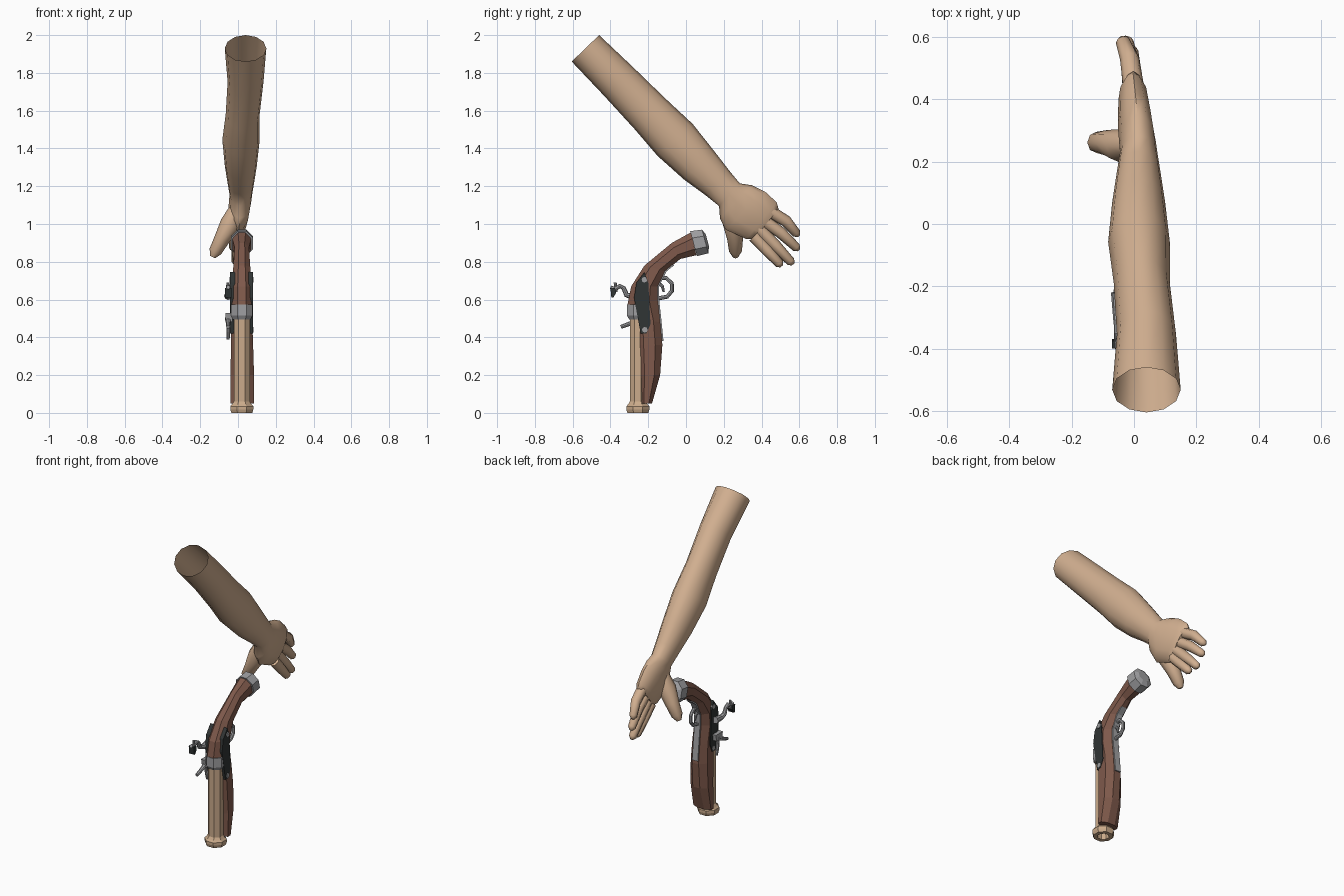
import bpy, bmesh, math
from mathutils import Vector

cube = bpy.data.objects.get("Cube")
if cube:
    bpy.data.objects.remove(cube, do_unlink=True)


def material(name, r, g, b):
    mat = bpy.data.materials.new(name)
    mat.use_nodes = True
    mat.diffuse_color = (r, g, b, 1)
    bsdf = mat.node_tree.nodes["Principled BSDF"]
    bsdf.inputs["Base Color"].default_value = (r, g, b, 1)
    bsdf.inputs["Roughness"].default_value = 0.8
    return mat


skin = material("skin tan", 0.64, 0.43, 0.28)
brass = material("barrel tan", 0.60, 0.41, 0.26)
wood = material("brown wood", 0.21, 0.10, 0.07)
steel = material("grey steel", 0.35, 0.35, 0.36)
iron = material("black iron", 0.03, 0.035, 0.035)

GUN_X = 0.02
GUN_Y = -0.255


def finish(name, bm, mat, smooth=False):
    bmesh.ops.recalc_face_normals(bm, faces=bm.faces)
    mesh = bpy.data.meshes.new(name)
    bm.to_mesh(mesh)
    bm.free()
    mesh.materials.append(mat)
    obj = bpy.data.objects.new(name, mesh)
    bpy.context.collection.objects.link(obj)
    if smooth:
        bpy.ops.object.select_all(action="DESELECT")
        obj.select_set(True)
        bpy.context.view_layer.objects.active = obj
        bpy.ops.object.shade_smooth_by_angle(angle=math.radians(60))
    return obj


def loft(name, rings, mat, start=True, end=True, smooth=False):
    """Skin a list of point rings, with optional end caps."""
    bm = bmesh.new()
    loops = [[bm.verts.new(p) for p in ring] for ring in rings]
    n = len(loops[0])
    for a, b in zip(loops, loops[1:]):
        for i in range(n):
            j = (i + 1) % n
            bm.faces.new((a[i], a[j], b[j], b[i]))
    if start:
        bm.faces.new(loops[0])
    if end:
        bm.faces.new(loops[-1])
    return finish(name, bm, mat, smooth)


def circle(n, turn=0.0):
    return [(math.cos(math.tau * (i + turn) / n), math.sin(math.tau * (i + turn) / n))
            for i in range(n)]


def sections(stations, shape):
    """Each station spans two (y, z) edge points and an x range."""
    rings = []
    for uy, uz, ly, lz, x0, x1 in stations:
        mid = Vector(((x0 + x1) / 2, (uy + ly) / 2, (uz + lz) / 2))
        across = Vector((0, uy - ly, uz - lz)) / 2
        side = Vector(((x1 - x0) / 2, 0, 0))
        rings.append([mid + across * c + side * s for c, s in shape])
    return rings


def tube(name, path, radii, mat, n=8, smooth=False):
    """Sweep a circle of varying radius along a path."""
    pts = [Vector(p) for p in path]
    rings = []
    for i, p in enumerate(pts):
        along = (pts[min(i + 1, len(pts) - 1)] - pts[max(i - 1, 0)]).normalized()
        u = along.cross(Vector((1, 0, 0))).normalized()
        v = along.cross(u)
        rings.append([p + (u * c + v * s) * radii[i] for c, s in circle(n)])
    return loft(name, rings, mat, smooth=smooth)


def prism(name, profile, x0, x1, mat):
    """Extrude a (y, z) outline along x."""
    return loft(name, [[(x, y, z) for y, z in profile] for x in (x0, x1)], mat)


def lathe(name, profile, mat, n=8, start=True, end=True):
    """Turn a (radius, z) profile about the barrel axis."""
    rings = [[(GUN_X + r * c, GUN_Y + r * s, z) for c, s in circle(n, 0.5)]
             for r, z in profile]
    return loft(name, rings, mat, start, end)


# Arm with palm, open at the cut end
arm = [
    (-.46, 2.0, -.605, 1.86, -.07, .15),
    (-.28, 1.83, -.43, 1.675, -.055, .135),
    (-.11, 1.665, -.27, 1.50, -.065, .115),
    (.035, 1.53, -.15, 1.36, -.083, .115),
    (.15, 1.385, -.01, 1.235, -.07, .10),
    (.235, 1.275, .10, 1.155, -.055, .085),
    (.285, 1.215, .175, 1.095, -.045, .075),
    (.35, 1.205, .18, 1.03, -.048, .07),
    (.42, 1.17, .21, .97, -.052, .06),
    (.48, 1.115, .32, .92, -.05, .045),
    (.49, 1.08, .36, .92, -.035, .03),
]
loft("arm", sections(arm, circle(12)), skin, start=False, smooth=True)

# Fingers: root, middle and tip in (y, z), with x at the tip
fingers = {
    "little_finger": ((.43, 1.075), (.53, 1.015), (.585, .95), -.035),
    "ring_finger": ((.40, 1.025), (.50, .955), (.585, .875), -.025),
    "middle_finger": ((.38, .98), (.47, .89), (.555, .80), -.01),
    "index_finger": ((.36, .935), (.43, .86), (.495, .79), 0),
}
for name, (root, mid, tip, x) in fingers.items():
    a, b, c = Vector((0, *root)), Vector((x * .4, *mid)), Vector((x, *tip))
    path = [a, b, c, c + (c - b).normalized() * .018]
    tube(name, path, (.034, .031, .024, .01), skin, smooth=True)

# Thumb
tube("thumb", [(-.0, .25, 1.09), (-.04, .25, 1.0), (-.085, .26, .92),
               (-.12, .262, .855), (-.135, .262, .825)],
     (.04, .055, .042, .034, .015), skin, smooth=True)

# Wooden stock with faceted sides
facets = [(1, .4), (.45, 1), (-.45, 1), (-1, .4),
          (-1, -.4), (-.45, -1), (.45, -1), (1, -.4)]
stock = [
    (-.24, .05, -.18, .05, -.04, .085),
    (-.25, .2, -.137, .2, -.04, .085),
    (-.262, .36, -.125, .36, -.037, .08),
    (-.265, .5, -.137, .48, -.035, .075),
    (-.31, .57, -.15, .6, -.035, .075),
    (-.29, .67, -.15, .67, -.035, .075),
    (-.22, .78, -.11, .75, -.025, .065),
    (-.075, .90, -.03, .815, -.018, .058),
    (.025, .955, .055, .835, -.03, .07),
]
loft("stock", sections(stock, facets), wood)

# Metal cap on the grip
cap = [
    (.022, .962, .058, .83, -.038, .08),
    (.085, .97, .118, .845, -.038, .08),
    (.105, .945, .122, .88, -.015, .055),
]
loft("grip_cap", sections(cap, facets), steel)

# Barrel, flared hollow muzzle and breech band
lathe("barrel", [(.046, .05), (.046, .5)], brass, start=False)
lathe("muzzle", [(.046, .06), (.056, .045), (.066, .035), (.066, .018),
                 (.06, 0), (.035, 0), (.03, .05)], brass, start=False, end=False)
lathe("bore", [(.032, .045), (.032, .05)], iron)
lathe("breech_band", [(.05, .495), (.062, .515), (.062, .575)], steel)

# Lock plates on both sides, with screws
plate = [(-.22, .745), (-.2, .69), (-.188, .47), (-.21, .42),
         (-.24, .42), (-.275, .61), (-.262, .69)]
for side, inner, outer in (("left", .055, .079), ("right", -.015, -.042)):
    prism(side + "_lock_plate", plate, inner, outer, iron)
    for place, y, z in (("upper", -.22, .705), ("lower", -.218, .44)):
        head = [(y + .015 * c, z + .015 * s) for c, s in circle(8)]
        prism(f"{side}_{place}_screw", head, inner, outer * 1.05, steel)

# Hammer with dark jaws
hx = -.052
tube("hammer", [(hx, -.22, .62), (hx, -.28, .615), (hx, -.315, .625),
                (hx, -.33, .66), (hx, -.35, .672), (hx, -.375, .655), (hx, -.4, .665)],
     (.022, .017, .014, .012, .012, .012, .01), steel)
prism("hammer_jaw", [(-.4, .66), (-.375, .66), (-.37, .635), (-.385, .61), (-.395, .61)],
      hx - .018, hx + .018, iron)
tube("jaw_screw", [(hx, -.37, .64), (hx, -.375, .69)], (.008, .008), steel)

# Frizzen, pan and spring
tube("frizzen", [(hx, -.24, .5), (hx, -.29, .475), (hx, -.345, .455)],
     (.018, .012, .01), steel)
prism("flash_pan", [(-.28, .53), (-.21, .53), (-.215, .49), (-.27, .48)],
      -.066, -.03, steel)
tube("frizzen_spring", [(hx, -.25, .48), (hx, -.245, .43), (hx, -.235, .39)],
     (.01, .01, .008), steel)

# Trigger guard, its strap and the trigger
tube("trigger_guard", [(GUN_X, -.155, .71), (GUN_X, -.105, .715), (GUN_X, -.075, .685),
                       (GUN_X, -.075, .645), (GUN_X, -.1, .615), (GUN_X, -.155, .605)],
     [.011] * 6, steel)
edge = [(-.127, .38), (-.137, .48), (-.15, .6), (-.15, .67), (-.11, .75), (-.07, .782)]
strap = [(y + .008, z) for y, z in edge] + [(y - .012, z) for y, z in reversed(edge)]
prism("guard_strap", strap, GUN_X - .02, GUN_X + .02, steel)
tube("trigger", [(GUN_X, -.15, .69), (GUN_X, -.125, .67), (GUN_X, -.118, .64)],
     (.01, .009, .006), steel)
